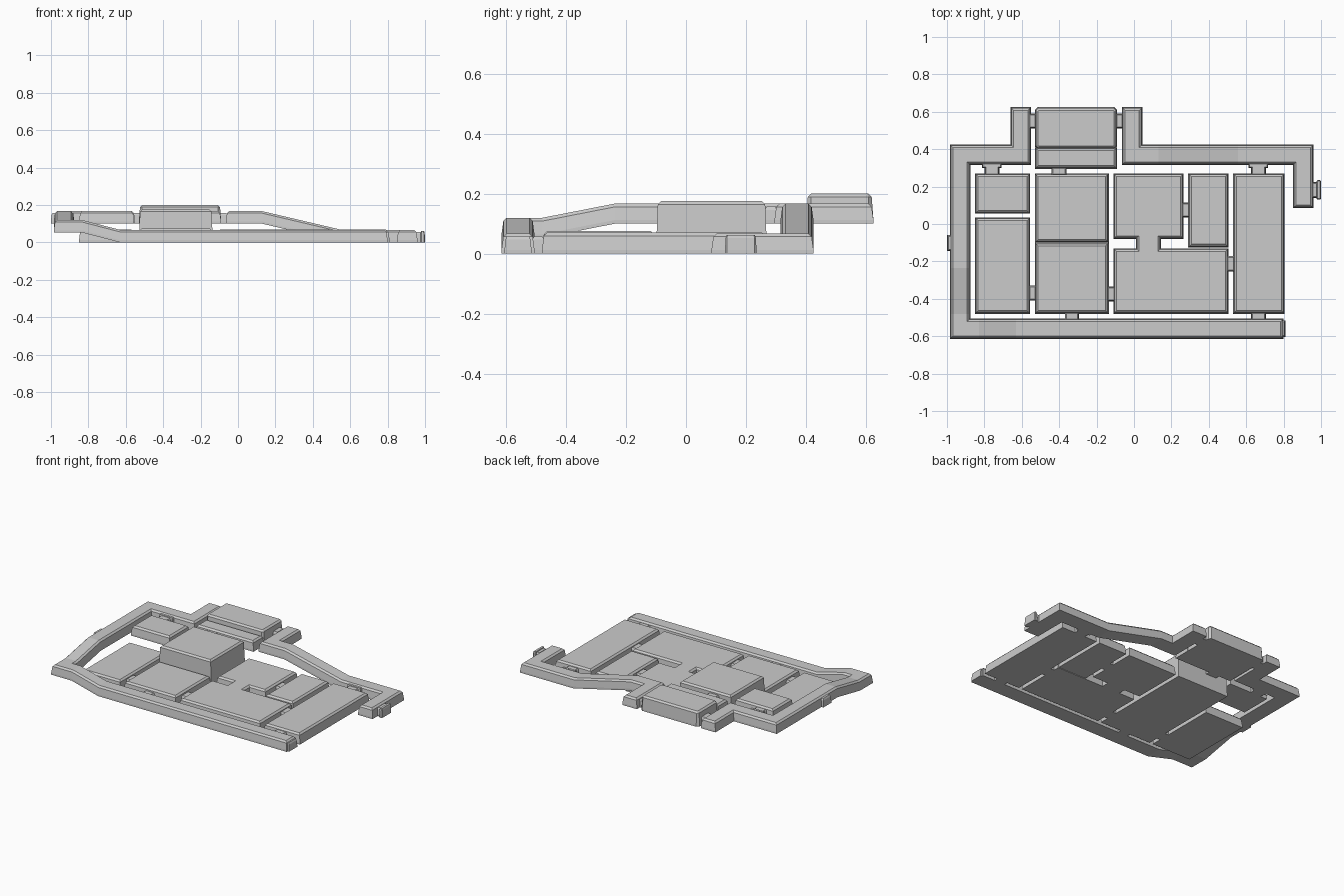
import bpy, bmesh
from mathutils import Vector

cube = bpy.data.objects.get("Cube")
if cube:
    bpy.data.objects.remove(cube, do_unlink=True)

grey = bpy.data.materials.new("light_grey")
grey.use_nodes = True
grey.diffuse_color = (0.6, 0.6, 0.6, 1)
grey.node_tree.nodes["Principled BSDF"].inputs["Base Color"].default_value = (0.6, 0.6, 0.6, 1)


def inset(pts, d):
    """Move a counter-clockwise outline inwards with mitred corners."""
    out = []
    for i, p in enumerate(pts):
        a = (p - pts[i - 1]).normalized()
        b = (pts[(i + 1) % len(pts)] - p).normalized()
        n = Vector((-a.y - b.y, a.x + b.x))
        out.append(p + n * (d / (1 + a.dot(b))))
    return out


def slab(name, outline, base, height, strip=False, taper=0.006, edge=0.017):
    """Block with leaning sides and a bevelled top; base is one level or one per point."""
    pts = [Vector(p) for p in outline]
    n = len(pts)
    if not isinstance(base, list):
        base = [base] * n
    levels = [(0, 0), (0, 0.012), (taper, height - 0.011), (edge, height)]
    bm = bmesh.new()
    rings = []
    for d, h in levels:
        rings.append([bm.verts.new((p.x, p.y, z + h)) for p, z in zip(inset(pts, d), base)])
    for lo, hi in zip(rings, rings[1:]):
        for i in range(n):
            j = (i + 1) % n
            bm.faces.new((lo[i], lo[j], hi[j], hi[i]))
    for ring in (rings[0], rings[-1]):
        if strip:
            for i in range(n // 2 - 1):
                bm.faces.new((ring[i], ring[i + 1], ring[n - 2 - i], ring[n - 1 - i]))
        else:
            bm.faces.new(ring)
    bmesh.ops.recalc_face_normals(bm, faces=bm.faces)
    mesh = bpy.data.meshes.new(name)
    bm.to_mesh(mesh)
    bm.free()
    mesh.materials.append(grey)
    ob = bpy.data.objects.new(name, mesh)
    bpy.context.collection.objects.link(ob)
    return ob


def rect(x0, x1, y0, y1, c=0):
    """Rectangle outline, optionally with cut corners."""
    if not c:
        return [(x0, y0), (x1, y0), (x1, y1), (x0, y1)]
    return [(x0 + c, y0), (x1 - c, y0), (x1, y0 + c), (x1, y1 - c),
            (x1 - c, y1), (x0 + c, y1), (x0, y1 - c), (x0, y0 + c)]


def corridor(name, path, width=0.11):
    """Hallway of constant width along a path of (x, y, floor level)."""
    pts = [Vector(p[:2]) for p in path]
    sides = ([], [])
    for i, p in enumerate(pts):
        a = (p - pts[i - 1]).normalized() if i else (pts[1] - p).normalized()
        b = (pts[i + 1] - p).normalized() if i < len(pts) - 1 else a
        off = Vector((a.y + b.y, -a.x - b.x)) * (width / 2 / (1 + a.dot(b)))
        sides[0].append(p + off)
        sides[1].append(p - off)
    levels = [p[2] for p in path]
    slab(name, sides[0] + sides[1][::-1], levels + levels[::-1], 0.067, strip=True)


# Rooms
LOW, HIGH, H = 0, 0.1, 0.07
slab("upper_left_room", rect(-0.85, -0.555, 0.055, 0.27), HIGH, 0.067)
slab("lower_left_room", rect(-0.85, -0.555, -0.48, 0.035), LOW, H)
slab("tall_room", rect(-0.53, -0.135, -0.1, 0.27), LOW, 0.175)
slab("front_room", rect(-0.53, -0.135, -0.48, -0.1), LOW, 0.075)
slab("middle_room", [(-0.11, -0.48), (0.505, -0.48), (0.505, -0.13), (0.145, -0.13),
                     (0.145, -0.08), (0.265, -0.08), (0.265, 0.27), (-0.11, 0.27),
                     (-0.11, -0.08), (0.01, -0.08), (0.01, -0.13), (-0.11, -0.13)], LOW, H)
slab("small_room", rect(0.29, 0.505, -0.125, 0.27), LOW, H)
slab("long_room", rect(0.53, 0.805, -0.48, 0.27), LOW, H)
slab("back_room", rect(-0.53, -0.09, 0.4, 0.625, 0.015), HIGH, 0.1)
slab("back_room_porch", rect(-0.53, -0.09, 0.295, 0.41), HIGH, 0.067)

# Corridors
corridor("left_corridor", [(0.8, -0.56, 0), (-0.63, -0.56, 0), (-0.83, -0.56, 0.052),
                           (-0.93, -0.56, 0.052), (-0.93, -0.48, 0.052), (-0.93, -0.235, HIGH),
                           (-0.93, 0.37, HIGH), (-0.605, 0.37, HIGH), (-0.605, 0.625, HIGH)])
corridor("right_corridor", [(-0.01, 0.625, HIGH), (-0.01, 0.37, HIGH), (0.13, 0.37, HIGH),
                            (0.555, 0.37, 0), (0.905, 0.37, 0), (0.905, 0.085, 0)])

# Doorways between the rooms and corridors
doors = [
    ("high_left", -0.8, -0.72, 0.26, 0.325, HIGH),
    ("back_left", -0.565, -0.52, 0.51, 0.59, HIGH),
    ("back_right", -0.1, -0.055, 0.51, 0.59, HIGH),
    ("tall_back", -0.44, -0.36, 0.26, 0.305, HIGH),
    ("outer_left", -1.0, -0.97, -0.145, -0.06, HIGH),
    ("long_back", 0.625, 0.705, 0.26, 0.325, LOW),
    ("middle_small", 0.255, 0.3, 0.035, 0.115, LOW),
    ("middle_long", 0.495, 0.54, -0.255, -0.17, LOW),
    ("left_front", -0.565, -0.52, -0.41, -0.33, LOW),
    ("front_middle", -0.145, -0.1, -0.415, -0.335, LOW),
    ("front_corridor", -0.37, -0.295, -0.515, -0.47, LOW),
    ("long_front", 0.625, 0.705, -0.515, -0.47, LOW),
    ("corridor_end", 0.78, 0.81, -0.605, -0.515, LOW),
    ("right_exit", 0.95, 0.985, 0.14, 0.225, LOW),
]
for name, x0, x1, y0, y1, z in doors:
    slab(name + "_doorway", rect(x0, x1, y0, y1), z, 0.057, taper=0.003, edge=0.008)
slab("right_exit_frame", rect(0.975, 1.0, 0.13, 0.235, 0.006), LOW, 0.062, taper=0.002, edge=0.005)

# Door frames against the corridor walls
for name, x, z in (("high", -0.76, HIGH), ("low", 0.665, LOW)):
    slab(name + "_door_frame", rect(x - 0.052, x + 0.052, 0.3, 0.325), z, 0.062, taper=0.002, edge=0.005)
